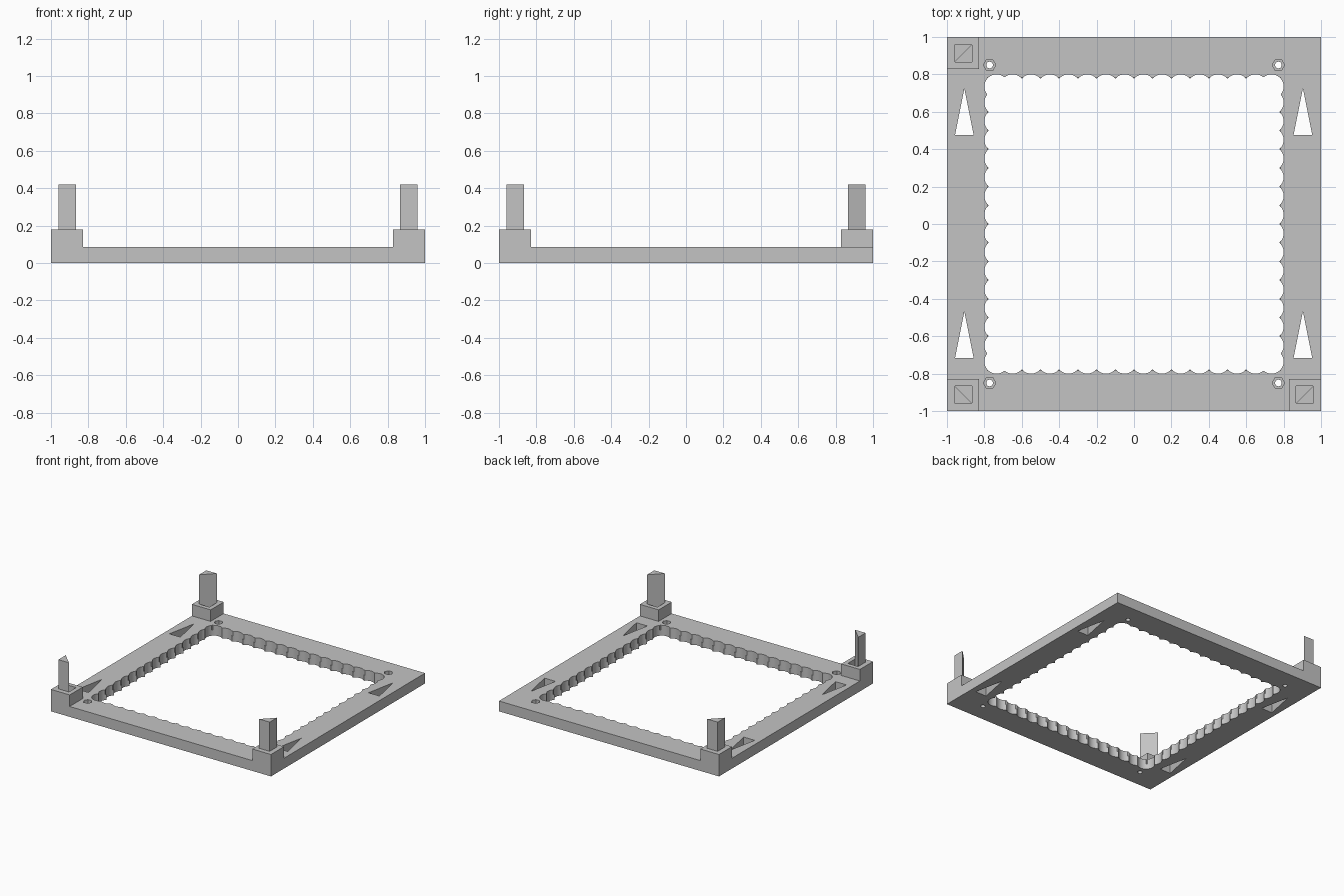
import bpy
import bmesh
from math import sin, cos, asin, pi

cube = bpy.data.objects.get("Cube")
if cube:
    bpy.data.objects.remove(cube, do_unlink=True)

grey = bpy.data.materials.new("plain_grey")
grey.use_nodes = True
colour = (0.55, 0.55, 0.55, 1)
grey.diffuse_color = colour
grey.node_tree.nodes["Principled BSDF"].inputs["Base Color"].default_value = colour


def prism(name, outline, z0, z1):
    """Extrude a flat outline from z0 up to z1."""
    bm = bmesh.new()
    face = bm.faces.new([bm.verts.new((x, y, z0)) for x, y in outline])
    grown = bmesh.ops.extrude_face_region(bm, geom=[face])["geom"]
    for v in grown:
        if isinstance(v, bmesh.types.BMVert):
            v.co.z = z1
    bmesh.ops.recalc_face_normals(bm, faces=bm.faces)
    mesh = bpy.data.meshes.new(name)
    bm.to_mesh(mesh)
    bm.free()
    mesh.materials.append(grey)
    obj = bpy.data.objects.new(name, mesh)
    bpy.context.collection.objects.link(obj)
    return obj


def square(a, b, sx=1, sy=1):
    return [(a * sx, a * sy), (b * sx, a * sy), (b * sx, b * sy), (a * sx, b * sy)]


def ring(x, y, r, n):
    return [(x + r * cos(2 * pi * i / n), y + r * sin(2 * pi * i / n)) for i in range(n)]


def combine(target, tool, operation):
    """Apply a boolean and remove the tool object."""
    tool.hide_render = True
    mod = target.modifiers.new("combine", "BOOLEAN")
    mod.operation = operation
    mod.solver = "EXACT"
    mod.object = tool
    bpy.context.view_layer.objects.active = target
    bpy.ops.object.modifier_apply(modifier=mod.name)
    bpy.data.objects.remove(tool, do_unlink=True)


def scalloped_outline(reach=0.8, r=0.065, steps=10):
    """Square opening whose edge is a chain of circular arcs."""
    corner = reach - r
    rows = [-corner] + [-0.65 + 0.1 * i for i in range(14)] + [corner]
    gap = [asin((b - a) / 2 / r) for a, b in zip(rows, rows[1:])]
    points = []
    for side in range(4):
        c, s = round(cos(side * pi / 2)), round(sin(side * pi / 2))
        for i in range(1, len(rows)):
            last = i == len(rows) - 1
            start, end = -gap[i - 1], (pi / 2 + gap[0] if last else gap[i])
            n = steps * 2 if last else steps
            for k in range(n):
                a = start + (end - start) * k / n
                x, y = corner + r * cos(a), rows[i] + r * sin(a)
                points.append((x * c - y * s, x * s + y * c))
    return points


BASE, BLOCK, TOP = 0.085, 0.18, 0.42
CORNERS = [(-1, 1), (-1, -1), (1, -1)]

# Square base with three raised corner blocks
frame = prism("frame", square(-1, 1), 0, BASE)
for sx, sy in CORNERS:
    combine(frame, prism("block", square(0.83, 1, sx, sy), 0, BLOCK), "UNION")

# Scalloped opening, with cusps trimmed in the upper half
combine(frame, prism("opening", scalloped_outline(), -0.1, 0.5), "DIFFERENCE")
combine(frame, prism("cusp_trim", square(-0.784, 0.784), 0.045, 0.5), "DIFFERENCE")

# Arrow-shaped slots through the side rails
for x in (-0.907, 0.903):
    for y in (0.475, -0.717):
        slot = [(x - 0.05, y), (x + 0.05, y), (x, y + 0.25)]
        combine(frame, prism("slot", slot, -0.1, 0.5), "DIFFERENCE")

# Screw holes with hexagonal nut pockets
for sx in (-1, 1):
    for sy in (-1, 1):
        x, y = 0.772 * sx, 0.85 * sy
        combine(frame, prism("hole", ring(x, y, 0.018, 20), -0.1, 0.5), "DIFFERENCE")
        combine(frame, prism("pocket", ring(x, y, 0.033, 6), 0.05, 0.5), "DIFFERENCE")

# Triangular posts on the outer half, triangular sockets on the inner half
for (sx, sy), label in zip(CORNERS, ("back_right", "front_right", "front_left")):
    inner, near, outer, far = square(0.865, 0.96, sx, sy)
    combine(frame, prism("socket", [inner, near, far], 0.1, 0.5), "DIFFERENCE")
    prism("post_" + label, [near, outer, far], 0.1, TOP)

# Smooth the curved walls, keep corners sharp
bpy.ops.object.select_all(action="DESELECT")
frame.select_set(True)
bpy.context.view_layer.objects.active = frame
bpy.ops.object.shade_smooth_by_angle(angle=pi / 6)
